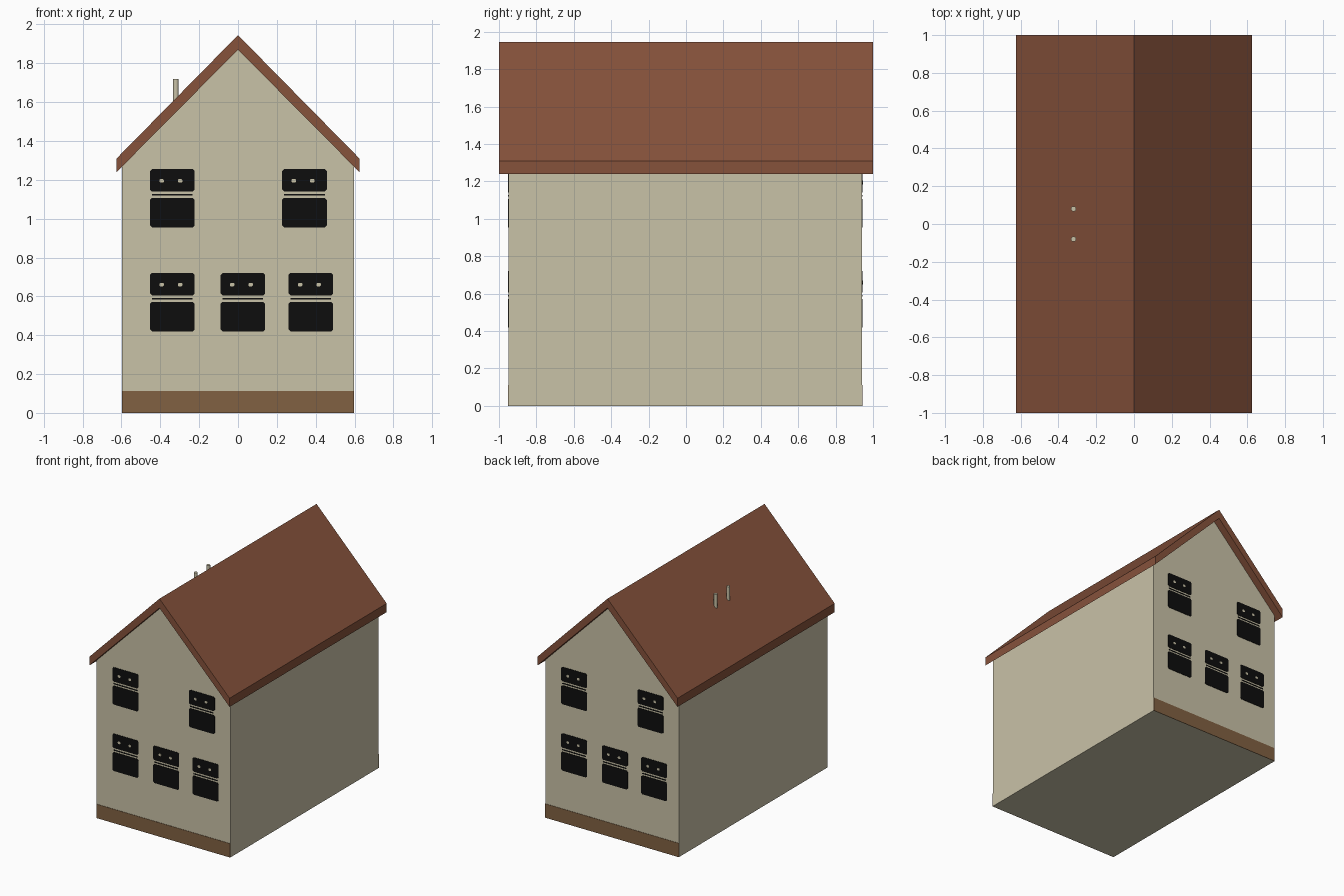
import bpy, bmesh, math

if "Cube" in bpy.data.objects:
    bpy.data.objects.remove(bpy.data.objects["Cube"])


def material(name, rgb):
    m = bpy.data.materials.new(name)
    lin = [(c / 255 / 12.92) if c < 11 else ((c / 255 + 0.055) / 1.055) ** 2.4 for c in rgb]
    m.diffuse_color = (*lin, 1)
    m.use_nodes = True
    m.node_tree.nodes["Principled BSDF"].inputs["Base Color"].default_value = m.diffuse_color
    return m


WALL = material("cream_wall", (201, 194, 167))
ROOF = material("brown_roof", (134, 82, 59))
BASE = material("brown_plinth", (129, 97, 66))
GLASS = material("black_glass", (13, 13, 13))


def prism(name, profiles, y0, y1, mat):
    """Extrude one or more x-z outlines from y0 to y1 as one object."""
    bm = bmesh.new()
    for pts in profiles:
        face = bm.faces.new([bm.verts.new((x, y0, z)) for x, z in pts])
        out = bmesh.ops.extrude_face_region(bm, geom=[face])
        moved = [v for v in out["geom"] if isinstance(v, bmesh.types.BMVert)]
        bmesh.ops.translate(bm, verts=moved, vec=(0, y1 - y0, 0))
    bmesh.ops.recalc_face_normals(bm, faces=bm.faces)
    me = bpy.data.meshes.new(name)
    bm.to_mesh(me)
    bm.free()
    me.materials.append(mat)
    ob = bpy.data.objects.new(name, me)
    bpy.context.collection.objects.link(ob)
    return ob


def plate(x0, x1, z0, z1, c=0.0):
    """Rectangle outline with clipped corners."""
    if c == 0:
        return [(x0, z0), (x1, z0), (x1, z1), (x0, z1)]
    return [(x0 + c, z0), (x1 - c, z0), (x1, z0 + c), (x1, z1 - c),
            (x1 - c, z1), (x0 + c, z1), (x0, z1 - c), (x0, z0 + c)]


FRONT, BACK, HALF = -0.948, 0.94, 0.596

# Walls with gable ends, tucked slightly into the roof
prism("walls", [[(-HALF, 0), (HALF, 0), (HALF, 1.29), (0, 1.89), (-HALF, 1.29)]],
      FRONT, BACK, WALL)

# Gabled roof slab with overhang
prism("roof", [[(-0.625, 1.24), (0, 1.87), (0.625, 1.24),
                (0.625, 1.31), (0, 1.945), (-0.625, 1.31)]], -1, 1, ROOF)

# Plinth and windows, the back being the front turned half round
windows = [(-0.338, 0.955), (0.342, 0.955), (-0.338, 0.42), (0.025, 0.42), (0.375, 0.42)]
for side, s, y in (("front", 1, FRONT), ("back", -1, BACK)):
    def put(name, outlines, lift, mat):
        turned = [[(x * s, z) for x, z in o] for o in outlines]
        return prism(f"{side}_{name}", turned, y, y - s * lift, mat)

    put("plinth", [plate(-HALF, HALF, 0, 0.112)], 0.003, BASE)
    for i, (x, z) in enumerate(windows):
        l, r = x - 0.115, x + 0.115
        put(f"window_{i + 1}", [plate(l, r, z, z + 0.152, 0.01),
                                plate(l + 0.01, r - 0.01, z + 0.164, z + 0.172),
                                plate(l, r, z + 0.185, z + 0.3, 0.01)], 0.003, GLASS)
        # small pale glints in the upper pane
        put(f"window_glints_{i + 1}", [plate(x + d - 0.012, x + d + 0.012, z + 0.23, z + 0.25, 0.006)
                                       for d in (-0.055, 0.04)], 0.005, WALL)

# Two slim chimney pipes on the left slope
for i, y in enumerate((-0.08, 0.08)):
    bpy.ops.mesh.primitive_cylinder_add(vertices=12, radius=0.014, depth=0.16,
                                        location=(-0.32, y, 1.64))
    pipe = bpy.context.object
    pipe.name = f"chimney_pipe_{i + 1}"
    pipe.data.materials.append(WALL)
    bpy.ops.object.shade_smooth_by_angle(angle=math.radians(40))
